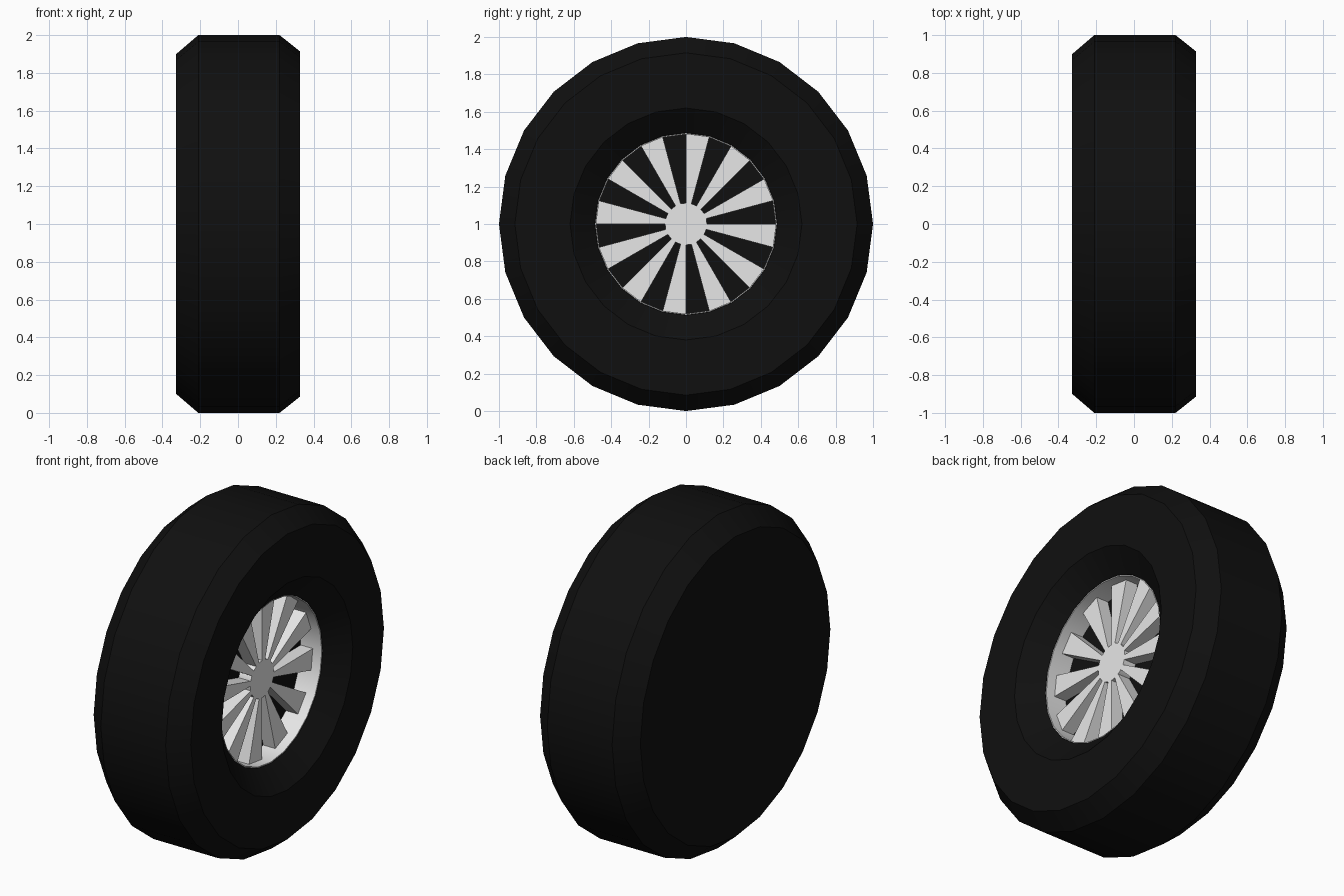
import bpy, bmesh
from math import sin, cos, radians, tau

cube = bpy.data.objects.get("Cube")
if cube:
    bpy.data.objects.remove(cube, do_unlink=True)

SIDES = 24


def material(name, rgb):
    m = bpy.data.materials.new(name)
    m.use_nodes = True
    colour = (*rgb, 1)
    m.diffuse_color = colour
    m.node_tree.nodes["Principled BSDF"].inputs["Base Color"].default_value = colour
    return m


black = material("black rubber", (0.005, 0.005, 0.005))
silver = material("silver metal", (0.8, 0.8, 0.8))


def around(x, r, t):
    """Point on the wheel: along the axle, radius, angle from the top."""
    return (x, r * sin(t), 1 + r * cos(t))


def finish(bm, name, mat, smooth=True):
    bmesh.ops.recalc_face_normals(bm, faces=bm.faces)
    mesh = bpy.data.meshes.new(name)
    bm.to_mesh(mesh)
    bm.free()
    mesh.materials.append(mat)
    obj = bpy.data.objects.new(name, mesh)
    bpy.context.collection.objects.link(obj)
    if smooth:
        bpy.ops.object.select_all(action='DESELECT')
        obj.select_set(True)
        bpy.context.view_layer.objects.active = obj
        bpy.ops.object.shade_smooth_by_angle(angle=radians(20))
    return obj


def lathe(name, profile, mat, closed=False):
    """Turn (x, radius) points about the axle; open profiles get end caps."""
    bm = bmesh.new()
    rings = [[bm.verts.new(around(x, r, tau * i / SIDES)) for i in range(SIDES)]
             for x, r in profile]
    pairs = list(zip(rings, rings[1:]))
    if closed:
        pairs.append((rings[-1], rings[0]))
    else:
        bm.faces.new(rings[0])
        bm.faces.new(rings[-1])
    for a, b in pairs:
        for i in range(SIDES):
            j = (i + 1) % SIDES
            bm.faces.new((a[i], a[j], b[j], b[i]))
    return finish(bm, name, mat)


# Tyre: closed back, bevelled tread, dished face and a deep well for the rim
lathe("tyre", [(-0.327, 0.90), (-0.21, 1.0), (0.22, 1.0), (0.327, 0.915),
               (0.327, 0.62), (0.22, 0.487), (0.08, 0.487)], black)

# Metal lining of the well
lathe("rim_barrel", [(0.08, 0.486), (0.219, 0.486), (0.219, 0.48), (0.08, 0.48)],
      silver, closed=True)

# Hub disc
lathe("hub", [(0.08, 0.112), (0.16, 0.112)], silver)

# Wedge spokes, every other slice of the circle
bm = bmesh.new()
step = tau / SIDES
for k in range(0, SIDES, 2):
    back, front = [
        [bm.verts.new(around(x, r, t * step))
         for r, t in ((0.1, k), (0.484, k), (0.484, k + 1), (0.1, k + 1))]
        for x in (0.08, 0.16)]
    bm.faces.new(back)
    bm.faces.new(front)
    for i in range(4):
        j = (i + 1) % 4
        bm.faces.new((back[i], back[j], front[j], front[i]))
finish(bm, "spokes", silver, smooth=False)
